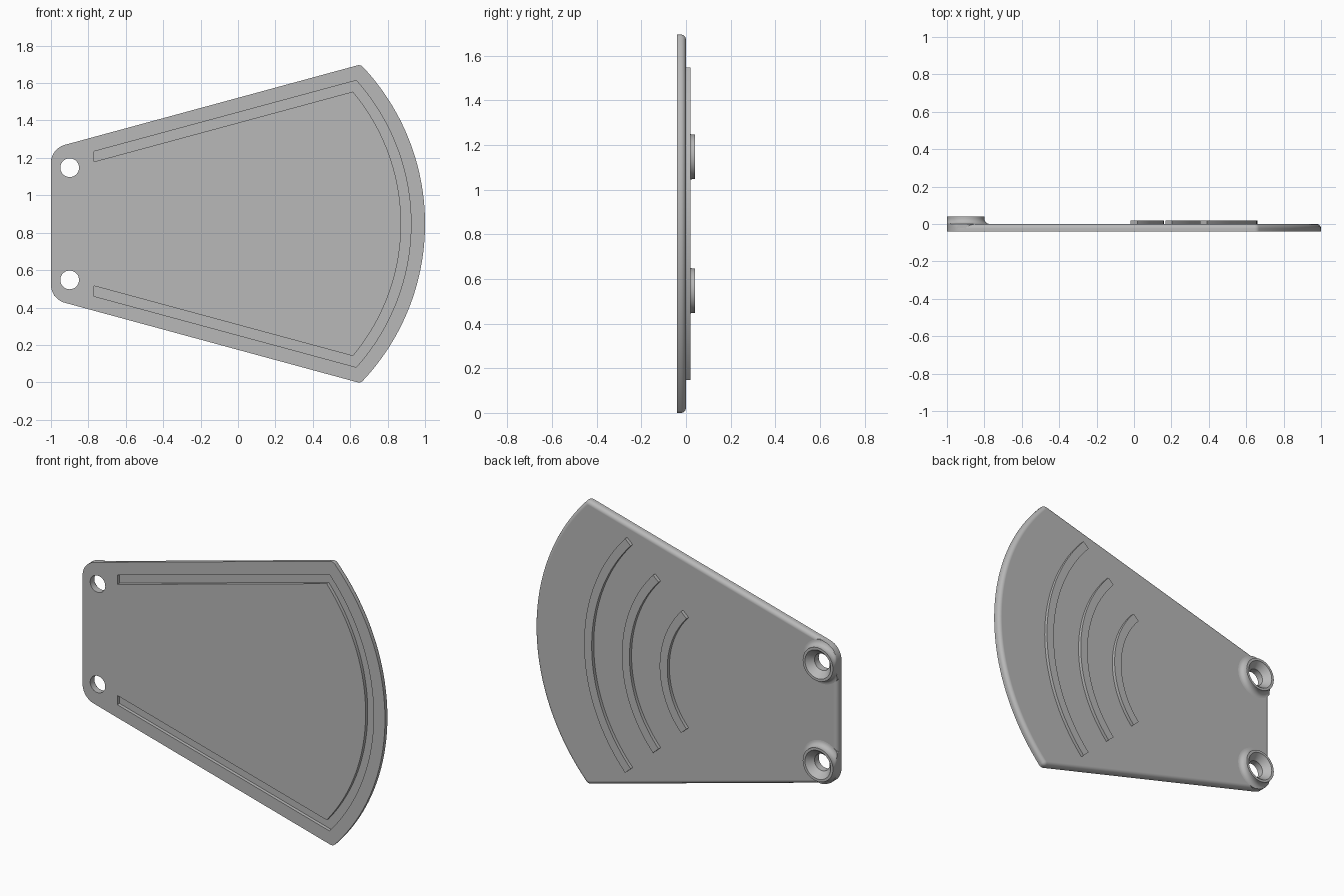
import bpy, bmesh
from math import sin, cos, tan, radians, degrees, atan2, sqrt, pi

cube = bpy.data.objects.get("Cube")
if cube:
    bpy.data.objects.remove(cube, do_unlink=True)

MID = 0.8475                 # height of the symmetry line
FRONT, BACK = -0.04, 0.0     # plate faces
SLOPE = radians(15.2)        # slant of the long sides
EDGE = 0.402                 # half height of the slanted side at x = -1

grey = bpy.data.materials.new("plain grey")
grey.use_nodes = True
grey.diffuse_color = (0.48, 0.48, 0.48, 1)
grey.node_tree.nodes["Principled BSDF"].inputs["Base Color"].default_value = (0.48, 0.48, 0.48, 1)


def arc(cx, cz, r, a0, a1, n):
    """Points on an arc, angles in degrees."""
    angles = [radians(a0 + (a1 - a0) * i / n) for i in range(n + 1)]
    return [(cx + r * cos(a), cz + r * sin(a)) for a in angles]


def finish(bm, name):
    bmesh.ops.recalc_face_normals(bm, faces=bm.faces)
    mesh = bpy.data.meshes.new(name)
    bm.to_mesh(mesh)
    bm.free()
    mesh.materials.append(grey)
    ob = bpy.data.objects.new(name, mesh)
    bpy.context.collection.objects.link(ob)
    return ob


def prism(name, outline, y0, y1, bevel=0):
    """Extrude an (x, z) outline along y, optionally rounding the y1 rim."""
    bm = bmesh.new()
    face = bm.faces.new([bm.verts.new((x, y0, z + MID)) for x, z in outline])
    top = bmesh.ops.extrude_face_region(bm, geom=[face])["geom"]
    verts = [g for g in top if isinstance(g, bmesh.types.BMVert)]
    for v in verts:
        v.co.y = y1
    bmesh.ops.recalc_face_normals(bm, faces=bm.faces)
    if bevel:
        rim = [e for e in bm.edges if all(v in verts for v in e.verts)]
        bmesh.ops.bevel(bm, geom=rim, offset=bevel, segments=6, profile=0.5, affect='EDGES')
    return finish(bm, name)


def select(ob):
    bpy.ops.object.select_all(action='DESELECT')
    ob.select_set(True)
    bpy.context.view_layer.objects.active = ob


def smooth(ob):
    select(ob)
    bpy.ops.object.shade_smooth_by_angle(angle=radians(30))


def cut(ob, cutter):
    mod = ob.modifiers.new("cut", 'BOOLEAN')
    mod.operation, mod.solver, mod.object = 'DIFFERENCE', 'EXACT', cutter
    select(ob)
    bpy.ops.object.modifier_apply(modifier=mod.name)
    bpy.data.objects.remove(cutter, do_unlink=True)


# Plate: fan outline with rounded corners, mirrored about the middle
fan_x, fan_r, tip_r, heel_r = -0.225, 1.225, 0.03, 0.1
slant = degrees(SLOPE)
heel_x = -1 + heel_r
heel_z = EDGE + heel_r * tan(SLOPE) - heel_r / cos(SLOPE)
# tip centre: on the inset slanted line and on the inset fan circle
px, pz = -1 + tip_r * sin(SLOPE) - fan_x, EDGE - tip_r * cos(SLOPE)
b = px * cos(SLOPE) + pz * sin(SLOPE)
t = -b + sqrt(b * b - px * px - pz * pz + (fan_r - tip_r) ** 2)
tip_x, tip_z = px + t * cos(SLOPE), pz + t * sin(SLOPE)
tip_a = degrees(atan2(tip_z, tip_x))
half = arc(heel_x, heel_z, heel_r, 180, 90 + slant, 12)
half += arc(tip_x + fan_x, tip_z, tip_r, 90 + slant, tip_a, 6)
half += arc(fan_x, 0, fan_r, tip_a, 0, 32)[1:]
outline = half + [(x, -z) for x, z in reversed(half[:-1])]
plate = prism("plate", outline, FRONT, BACK, bevel=0.024)

# Groove in the front face, following the sides and the curved end
groove = [(-0.77, 0.387)] + arc(fan_x, 0, 1.15, 41.8, -41.8, 56) + [(-0.77, -0.387), (-0.77, -0.332)]
groove += arc(fan_x, 0, 1.097, -40.1, 40.1, 56) + [(-0.77, 0.332)]
cut(plate, prism("groove_cutter", groove, FRONT - 0.05, FRONT + 0.02))

# Screw holes
HOLE_X, HOLE_Z, HOLE_R, SIDES = -0.9, 0.3, 0.05, 48
for s in (1, -1):
    ring = arc(HOLE_X, s * HOLE_Z, HOLE_R, 0, 360, SIDES)[:-1]
    cut(plate, prism("hole_cutter", ring, -0.2, 0.2))
smooth(plate)
plate.modifiers.new("even_shading", 'WEIGHTED_NORMAL').keep_sharp = True

# Countersunk bosses with a flared foot, trimmed to the plate outline
profile = [(HOLE_R, BACK), (0.085, 0.04), (0.1, 0.04)]
profile += [(0.13 - 0.03 * cos(a), 0.03 - 0.03 * sin(a)) for a in [i * pi / 12 for i in range(7)]]
profile += [(0.13, -0.025)]


def boss(name, side):
    bm = bmesh.new()
    rings = []
    for r, y in profile:
        ring = []
        for x, z in arc(HOLE_X, HOLE_Z, r, 0, 360, SIDES)[:-1]:
            x = max(x, -1)
            z = min(z, EDGE + (x + 1) * tan(SLOPE))
            # keep the foot inside the rounded heel corner
            dx, dz = x - heel_x, z - heel_z
            d = sqrt(dx * dx + dz * dz)
            if dx < 0 < dz and d > heel_r and r > 0.1:
                x, z = heel_x + dx * heel_r / d, heel_z + dz * heel_r / d
            ring.append(bm.verts.new((x, y, MID + side * z)))
        rings.append(ring)
    for lo, hi in zip(rings, rings[1:]):
        for i in range(SIDES):
            j = (i + 1) % SIDES
            bm.faces.new((lo[i], lo[j], hi[j], hi[i]))
    # face normals point out of the material
    ob = finish(bm, name)
    rim = ob.data.polygons[SIDES]
    if rim.normal.y < 0:
        ob.data.flip_normals()
    smooth(ob)


boss("upper_boss", 1)
boss("lower_boss", -1)

# Three concentric raised ribs on the back
for name, r in (("inner_rib", 0.54), ("middle_rib", 0.79), ("outer_rib", 1.04)):
    band = arc(-0.38, 0, r, -42.3, 42.3, 40) + arc(-0.38, 0, r - 0.05, 42.3, -42.3, 40)
    smooth(prism(name, band, BACK - 0.005, 0.02))
